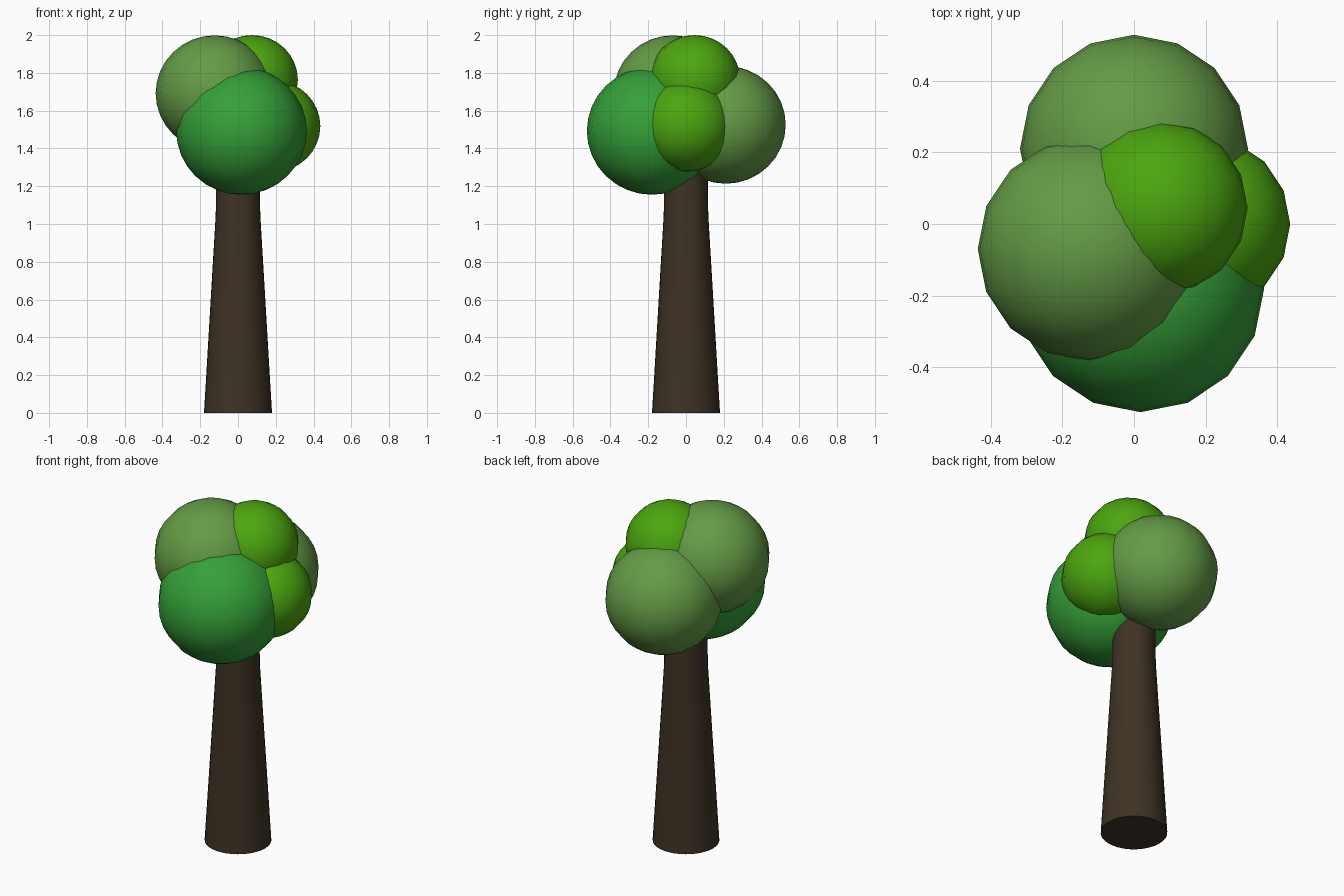
import bpy, bmesh, math
from mathutils import Matrix

if "Cube" in bpy.data.objects:
    bpy.data.objects.remove(bpy.data.objects["Cube"])


def material(name, rgb):
    m = bpy.data.materials.new(name)
    m.diffuse_color = (*rgb, 1)
    m.use_nodes = True
    m.node_tree.nodes["Principled BSDF"].inputs["Base Color"].default_value = m.diffuse_color
    return m


def add_object(name, bm, mat, angle):
    bmesh.ops.recalc_face_normals(bm, faces=bm.faces[:])
    mesh = bpy.data.meshes.new(name)
    bm.to_mesh(mesh)
    bm.free()
    mesh.materials.append(mat)
    ob = bpy.data.objects.new(name, mesh)
    bpy.context.collection.objects.link(ob)
    bpy.ops.object.select_all(action='DESELECT')
    ob.select_set(True)
    bpy.context.view_layer.objects.active = ob
    bpy.ops.object.shade_smooth_by_angle(angle=math.radians(angle))
    return ob


bark = material("bark", (0.048, 0.032, 0.018))
deep = material("deep_green", (0.036, 0.352, 0.041))
sage = material("sage_green", (0.127, 0.328, 0.061))
bright = material("bright_green", (0.072, 0.381, 0.005))

# Trunk: tapered, with a nearly straight neck hidden in the foliage
bm = bmesh.new()
SIDES = 32
rings = []
for r, z in [(0.18, 0), (0.118, 1.05), (0.114, 1.35)]:
    rings.append([bm.verts.new((r * math.cos(2 * math.pi * i / SIDES),
                                r * math.sin(2 * math.pi * i / SIDES), z))
                  for i in range(SIDES)])
for a, b in zip(rings, rings[1:]):
    for i in range(SIDES):
        j = (i + 1) % SIDES
        bm.faces.new((a[i], a[j], b[j], b[i]))
bm.faces.new(rings[0])
bm.faces.new(rings[-1])
add_object("trunk", bm, bark, 40)

# Foliage: overlapping balls, very slightly flattened (x, y, z, radius)
for name, x, y, z, r, mat in [
    ("foliage_front", 0.018, -0.18, 1.493, 0.345, deep),
    ("foliage_back", 0.0, 0.21, 1.525, 0.318, sage),
    ("foliage_left", -0.123, -0.07, 1.692, 0.313, sage),
    ("foliage_top", 0.075, 0.045, 1.763, 0.242, bright),
    ("foliage_right", 0.19, 0.0, 1.518, 0.246, bright),
]:
    bm = bmesh.new()
    bmesh.ops.create_uvsphere(
        bm, u_segments=16, v_segments=16, radius=r,
        matrix=Matrix.Translation((x, y, z)) @ Matrix.Diagonal((1, 1, 0.98, 1)))
    add_object(name, bm, mat, 60)
